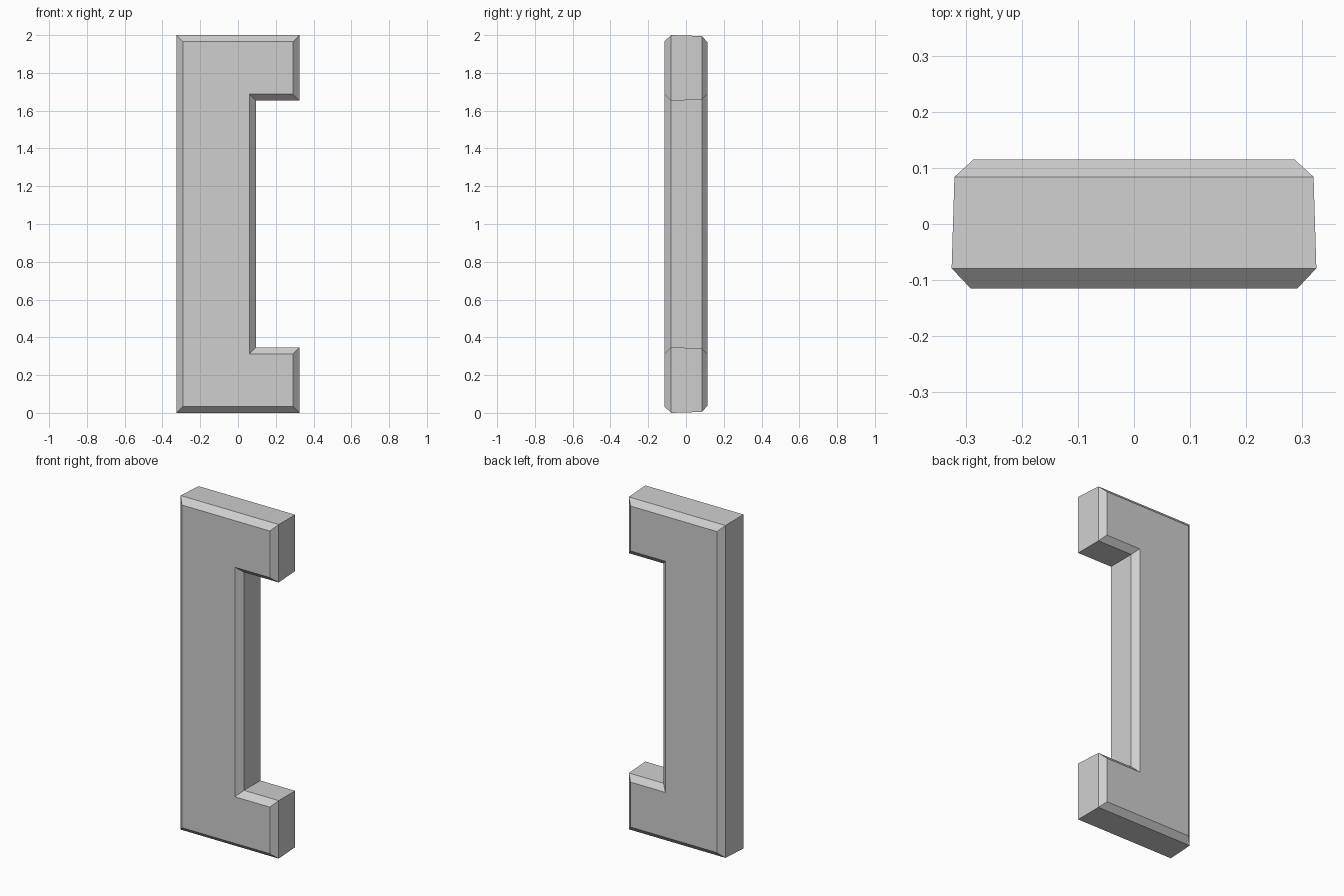
import bpy
import bmesh

cube = bpy.data.objects.get("Cube")
if cube:
    bpy.data.objects.remove(cube, do_unlink=True)

# Plain grey material
GREY = (0.62, 0.62, 0.62, 1.0)
mat = bpy.data.materials.new("light grey")
mat.diffuse_color = GREY
mat.use_nodes = True
mat.node_tree.nodes["Principled BSDF"].inputs["Base Color"].default_value = GREY

HALF_WIDTH, HEIGHT = 0.325, 2.0
NOTCH_X, LIP = 0.095, 0.347


def outline(inset):
    """C-shaped outline (x, z), shrunk evenly by inset."""
    right, notch = HALF_WIDTH - inset, NOTCH_X - inset
    low, lip = inset, LIP - inset
    lower = [(-right, low), (right, low), (right, lip), (notch, lip)]
    upper = [(x, HEIGHT - z) for x, z in reversed(lower)]
    return lower + upper


# Bracket: outline rings from front to back, with chamfered rims
# and a slight taper along the sides
bm = bmesh.new()
sections = [(-0.115, 0.034), (-0.079, 0.0), (0.084, 0.005), (0.115, 0.039)]
rings = [[bm.verts.new((x, y, z)) for x, z in outline(inset)]
         for y, inset in sections]
for near, far in zip(rings, rings[1:]):
    for i in range(len(near)):
        j = (i + 1) % len(near)
        bm.faces.new((near[i], near[j], far[j], far[i]))
bm.faces.new(rings[0])
bm.faces.new(rings[-1])
bmesh.ops.recalc_face_normals(bm, faces=bm.faces)

mesh = bpy.data.meshes.new("bracket")
bm.to_mesh(mesh)
bm.free()
mesh.materials.append(mat)
bracket = bpy.data.objects.new("bracket", mesh)
bpy.context.collection.objects.link(bracket)
